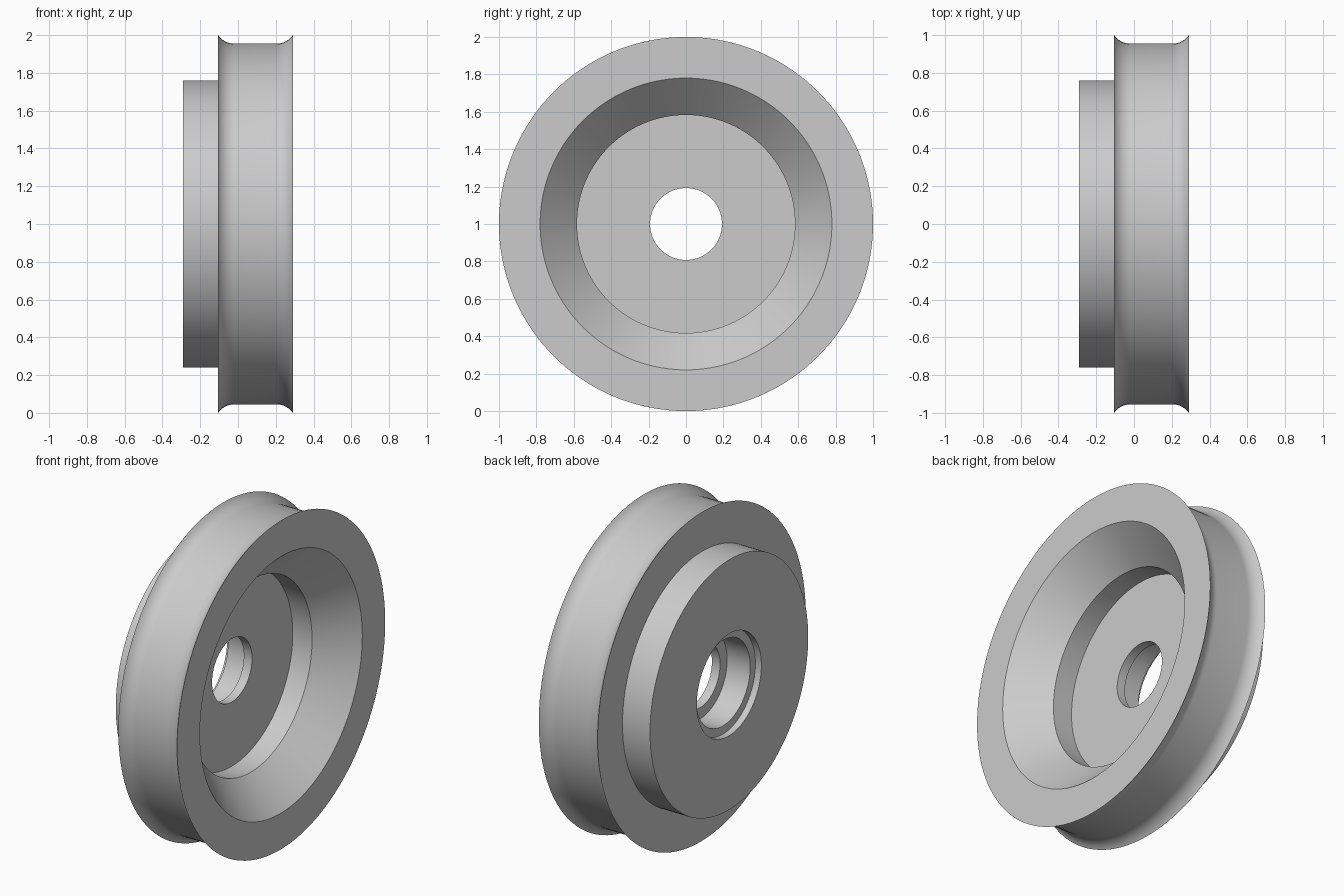
import bpy, bmesh, math
from mathutils import Vector

cube = bpy.data.objects.get("Cube")
if cube:
    bpy.data.objects.remove(cube, do_unlink=True)

grey = bpy.data.materials.new("plain_grey")
grey.use_nodes = True
colour = (0.6, 0.6, 0.6, 1)
grey.diffuse_color = colour
grey.node_tree.nodes["Principled BSDF"].inputs["Base Color"].default_value = colour

SEGMENTS = 144
LEFT, RIGHT = -0.105, 0.29      # rim edges along the axle
GROOVE, FLARE = 0.955, 0.085    # groove radius and width of each flare


def flare(edge, inward, steps=10):
    """Concave arc from the rim edge down to the flat groove floor."""
    rise = 1 - GROOVE
    radius = (FLARE ** 2 + rise ** 2) / (2 * rise)
    sweep = math.asin(FLARE / radius)
    points = []
    for i in range(steps + 1):
        a = sweep * (1 - i / steps)
        points.append((edge + inward * (FLARE - radius * math.sin(a)),
                       GROOVE + radius * (1 - math.cos(a))))
    return points


# Closed section as (axle position, radius)
hub = [(-0.29, 0.31), (-0.29, 0.76), (LEFT, 0.76)]
rim = flare(LEFT, 1) + flare(RIGHT, -1)[::-1]
dish = [(RIGHT, 0.78), (0.09, 0.583), (-0.04, 0.583)]
bore = [(-0.04, 0.192), (-0.095, 0.192), (-0.095, 0.26), (-0.25, 0.26), (-0.25, 0.31)]
section = hub + rim + dish + bore

# Turn the section around the axle
bm = bmesh.new()
verts = [bm.verts.new((x, 0, 1 + r)) for x, r in section]
edges = [bm.edges.new((v, verts[(i + 1) % len(verts)])) for i, v in enumerate(verts)]
bmesh.ops.spin(bm, geom=verts + edges, cent=Vector((0, 0, 1)), axis=Vector((1, 0, 0)),
               angle=math.tau, steps=SEGMENTS, use_merge=True)
bmesh.ops.remove_doubles(bm, verts=bm.verts, dist=0.0001)
bmesh.ops.recalc_face_normals(bm, faces=bm.faces)

mesh = bpy.data.meshes.new("grooved_wheel")
bm.to_mesh(mesh)
bm.free()
mesh.materials.append(grey)
wheel = bpy.data.objects.new("grooved_wheel", mesh)
bpy.context.collection.objects.link(wheel)

# Smooth turned surfaces, crisp steps
bpy.ops.object.select_all(action='DESELECT')
wheel.select_set(True)
bpy.context.view_layer.objects.active = wheel
bpy.ops.object.shade_smooth_by_angle(angle=math.radians(30))
